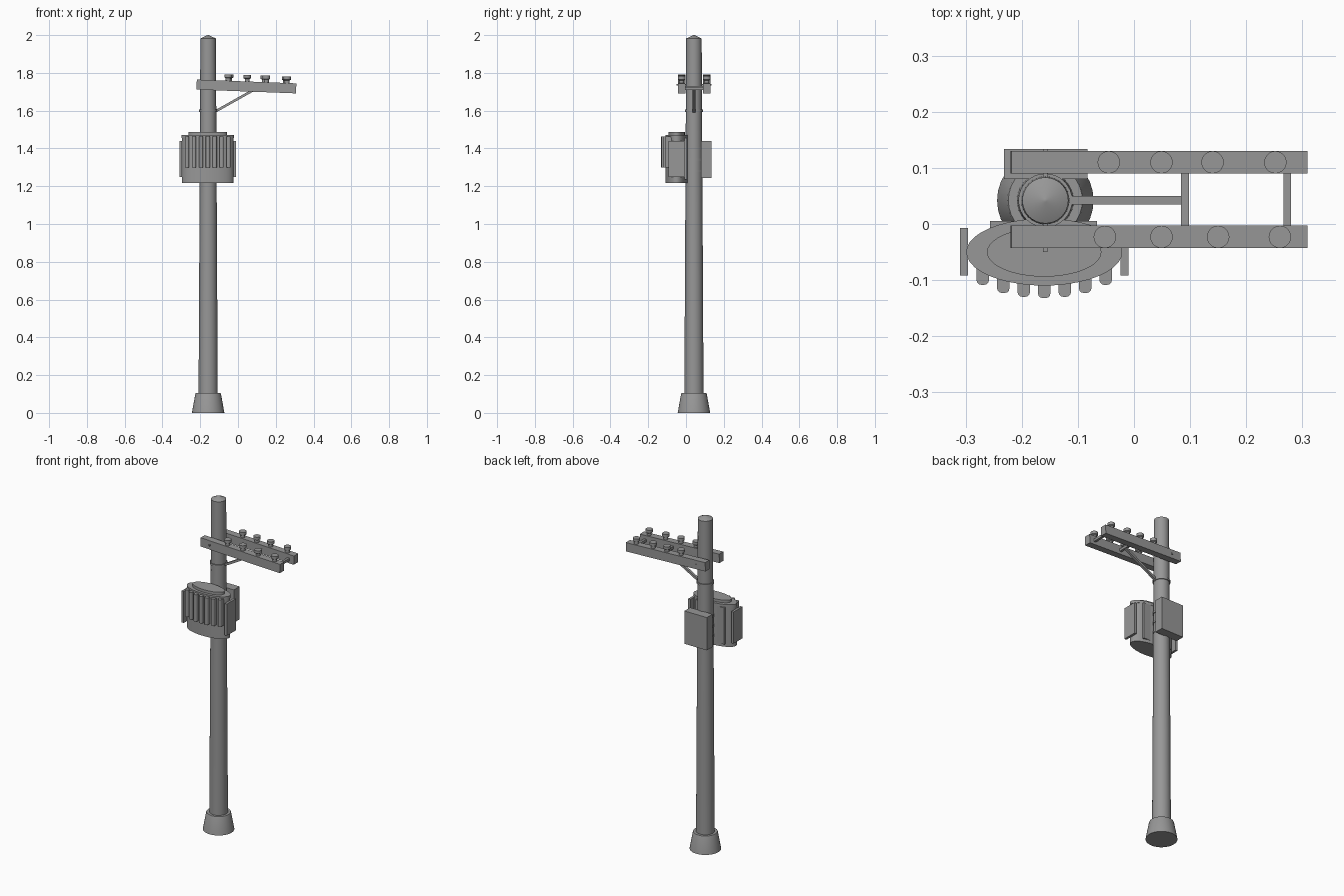
import bpy, bmesh, math
from mathutils import Vector

if "Cube" in bpy.data.objects:
    bpy.data.objects.remove(bpy.data.objects["Cube"])

PX, PY = -0.158, 0.042   # pole axis
TX, TY = -0.16, -0.05    # transformer axis

# Dark grey finish for every part
GREY = bpy.data.materials.new("dark_grey")
GREY.diffuse_color = (0.31, 0.31, 0.31, 1)
GREY.use_nodes = True
GREY.node_tree.nodes["Principled BSDF"].inputs["Base Color"].default_value = GREY.diffuse_color


def finish(name, bm, smooth=False):
    bmesh.ops.recalc_face_normals(bm, faces=bm.faces)
    me = bpy.data.meshes.new(name)
    bm.to_mesh(me)
    bm.free()
    me.materials.append(GREY)
    ob = bpy.data.objects.new(name, me)
    bpy.context.collection.objects.link(ob)
    if smooth:
        bpy.ops.object.select_all(action='DESELECT')
        ob.select_set(True)
        bpy.context.view_layer.objects.active = ob
        bpy.ops.object.shade_smooth_by_angle(angle=math.radians(35))
    return ob


def lathe(name, profile, loc, scale=(1, 1), n=32):
    """Solid of revolution from (radius, z) rings, optionally elliptical."""
    bm = bmesh.new()
    rings = []
    for r, z in profile:
        rings.append([bm.verts.new((loc[0] + r * scale[0] * math.cos(2 * math.pi * i / n),
                                    loc[1] + r * scale[1] * math.sin(2 * math.pi * i / n),
                                    loc[2] + z)) for i in range(n)])
    for a, b in zip(rings, rings[1:]):
        for i in range(n):
            j = (i + 1) % n
            bm.faces.new((a[i], a[j], b[j], b[i]))
    bm.faces.new(rings[0][::-1])
    bm.faces.new(rings[-1])
    return finish(name, bm, True)


def box(name, lo, hi, bevel=0):
    bm = bmesh.new()
    bmesh.ops.create_cube(bm, size=1)
    for v in bm.verts:
        v.co = Vector([(a + b) / 2 + c * (b - a) for a, b, c in zip(lo, hi, v.co)])
    if bevel:  # round the two upright front edges
        front = [e for e in bm.edges if all(v.co.y < lo[1] + 1e-5 for v in e.verts)
                 and abs(e.verts[0].co.x - e.verts[1].co.x) < 1e-5]
        bmesh.ops.bevel(bm, geom=front, offset=bevel, segments=3, profile=0.5, affect='EDGES')
    return finish(name, bm, bevel > 0)


def bar(name, p, q, width, height):
    """Rectangular bar between two points."""
    p, q = Vector(p), Vector(q)
    d = (q - p).normalized()
    side = d.cross(Vector((0, 0, 1))).normalized()
    up = side.cross(d)
    bm = bmesh.new()
    a, b = [[bm.verts.new(c + side * s * width / 2 + up * t * height / 2)
             for s, t in ((-1, -1), (1, -1), (1, 1), (-1, 1))] for c in (p, q)]
    bm.faces.new(a)
    bm.faces.new(b[::-1])
    for i in range(4):
        j = (i + 1) % 4
        bm.faces.new((a[i], b[i], b[j], a[j]))
    return finish(name, bm)


# Pole and flared footing
lathe("pole", [(0.051, 0.05), (0.041, 1.982), (0.003, 2.0)], (PX, PY, 0))
lathe("footing", [(0.086, 0), (0.068, 0.1), (0.066, 0.104)], (PX, PY, 0))
lathe("brace_collar", [(0.048, 1.594), (0.048, 1.606)], (PX, PY, 0))


# Pair of slightly sloping crossarms with insulators
def arm_z(x):
    return 1.738 - 0.02 * (x + 0.218) / 0.526


insulator = [(0.013, -0.004), (0.013, 0.014), (0.020, 0.018), (0.020, 0.035)]
for label, y, xs in (("front", -0.023, (-0.052, 0.049, 0.15, 0.26)),
                     ("back", 0.11, (-0.045, 0.049, 0.14, 0.252))):
    bar(label + "_crossarm", (-0.219, y, arm_z(-0.219)), (0.308, y, arm_z(0.308)), 0.040, 0.053)
    for x in xs:
        lathe(label + "_insulator", insulator, (x, y, arm_z(x) + 0.026), n=20)

# Spacers, through bolt and diagonal brace
for x in (0.091, 0.273):
    box("arm_spacer", (x - 0.007, -0.004, arm_z(x) - 0.010), (x + 0.007, 0.092, arm_z(x) + 0.005))
box("through_bolt", (PX - 0.004, -0.050, 1.732), (PX + 0.004, 0.134, 1.740))
bar("diagonal_brace", (PX + 0.04, PY, 1.597), (0.094, PY, 1.716), 0.015, 0.013)

# Oval transformer tank with overhanging rim and lid
ELL = (1, 0.43)
lathe("transformer_tank", [(0.137, 1.217), (0.137, 1.458)], (TX, TY, 0), ELL, 40)
lathe("tank_rim", [(0.139, 1.455), (0.139, 1.471)], (TX, TY, 0), ELL, 40)
lathe("tank_lid", [(0.102, 1.47), (0.102, 1.487)], (TX, TY, 0), ELL, 40)

# Cooling fins along the front
for i in range(-3, 4):
    x = TX + i * 0.0365
    y = TY - 0.43 * 0.137 * math.sqrt(1 - ((x - TX) / 0.137) ** 2)
    box("cooling_fin", (x - 0.011, y - 0.023, 1.30), (x + 0.011, y + 0.025, 1.462), 0.008)

# Side radiator plates
for s in (-1, 1):
    x = TX + s * 0.143
    box("side_plate", (x - 0.007, -0.092, 1.25), (x + 0.007, -0.007, 1.44))

# Mounting plate and straps
box("mounting_plate", (-0.257, -0.018, 1.235), (-0.066, 0.005, 1.455))
for z in (1.28, 1.34, 1.40):
    lathe("pole_strap", [(0.047, z - 0.006), (0.047, z + 0.006)], (PX, PY, 0))

# Control box on the back
box("control_box", (-0.232, 0.080, 1.243), (-0.083, 0.134, 1.44))
